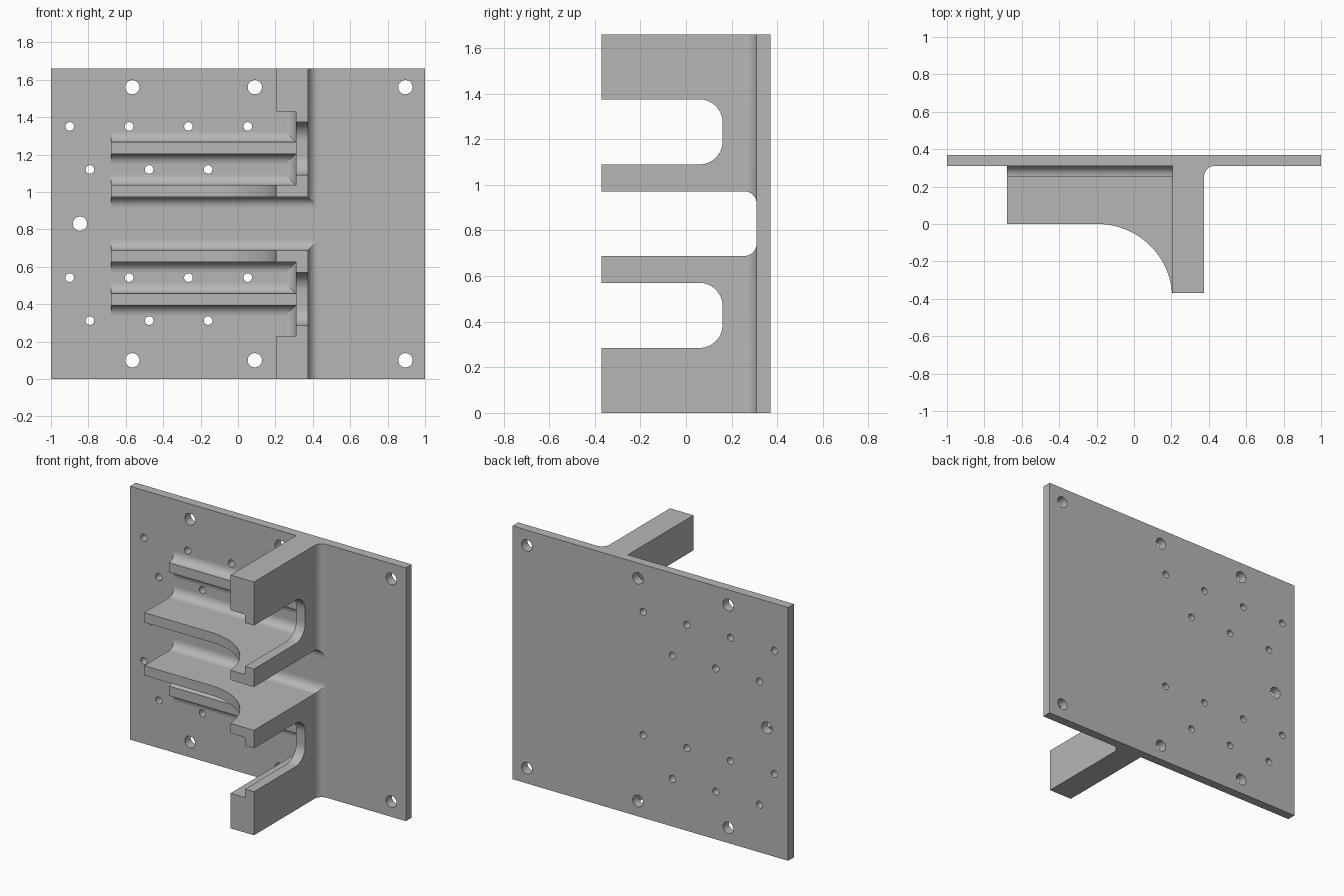
import bpy, bmesh, math
from mathutils import Matrix

cube = bpy.data.objects.get("Cube")
if cube:
    bpy.data.objects.remove(cube, do_unlink=True)

gray = bpy.data.materials.new("machined gray")
gray.use_nodes = True
COLOR = (0.47, 0.47, 0.47, 1)
gray.diffuse_color = COLOR
gray.node_tree.nodes["Principled BSDF"].inputs["Base Color"].default_value = COLOR

# Main dimensions
H = 1.66
MID = H / 2
FRONT, FACE, BACK = -0.37, 0.31, 0.37
LEFT = -0.68                                # outer end of shelves and ribs
WALL_IN, WEB_IN, WALL_OUT = 0.205, 0.31, 0.375
SHELF_Z, SHELF_TOP = 0.972, 1.036
RIB_Z, RIB_TOP = 1.203, 1.266
RECESS_TOP = 1.43
R = 0.055                                   # fillet radius


def arc(cx, cy, r, a0, a1, n=12):
    steps = [math.radians(a0 + (a1 - a0) * i / n) for i in range(n + 1)]
    return [(cx + r * math.cos(a), cy + r * math.sin(a)) for a in steps]


def make(name, bm):
    bmesh.ops.recalc_face_normals(bm, faces=bm.faces)
    mesh = bpy.data.meshes.new(name)
    bm.to_mesh(mesh)
    bm.free()
    mesh.materials.append(gray)
    obj = bpy.data.objects.new(name, mesh)
    bpy.context.collection.objects.link(obj)
    return obj


def smooth(obj):
    bpy.ops.object.select_all(action='DESELECT')
    obj.select_set(True)
    bpy.context.view_layer.objects.active = obj
    bpy.ops.object.shade_smooth_by_angle(angle=math.radians(30))


def mirrored_loft(name, start, end):
    """Join two matching outlines into a solid, mirrored about mid height."""
    bm = bmesh.new()
    a, b = [[bm.verts.new((x, y, z - MID)) for x, y, z in ring] for ring in (start, end)]
    bm.faces.new(a)
    bm.faces.new(b)
    for i in range(len(a)):
        j = (i + 1) % len(a)
        bm.faces.new((a[i], a[j], b[j], b[i]))
    obj = make(name, bm)
    obj.location.z = MID
    smooth(obj)
    mod = obj.modifiers.new("mirror", 'MIRROR')
    mod.use_axis = (False, False, True)
    mod.use_mirror_merge = False
    return obj


def box(name, x0, x1, y0, y1, z0, z1):
    ring = [(x0, y0), (x1, y0), (x1, y1), (x0, y1)]
    return mirrored_loft(name, [(x, y, z0) for x, y in ring], [(x, y, z1) for x, y in ring])


# Concave fillet section: distance from wall, height above plate
section = [(0, 0)] + arc(R, R, R, 270, 180, 8)


def fillet_along_x(name, z, side, x0, x1, mitre=0):
    mirrored_loft(name, [(x0, FACE - h, z + side * d) for d, h in section],
                  [(x1 + mitre * d, FACE - h, z + side * d) for d, h in section])


def fillet_along_z(name, x, side, z0, z1, mitre=0):
    mirrored_loft(name, [(x + side * d, FACE - h, z0 - mitre * d) for d, h in section],
                  [(x + side * d, FACE - h, z1) for d, h in section])


# Mounting plate with drilled holes
bm = bmesh.new()
bmesh.ops.create_cube(bm, size=1, matrix=Matrix.Translation((0, (FACE + BACK) / 2, MID))
                      @ Matrix.Diagonal((2, BACK - FACE, H, 1)))
plate = make("mounting_plate", bm)

holes = [(-0.845, MID, 0.038)]
for x in (-0.565, 0.09, 0.895):
    holes += [(x, 0.1, 0.038), (x, H - 0.1, 0.038)]
for x in (-0.9, -0.582, -0.265, 0.052):
    holes += [(x, z, 0.023) for z in (0.542, 1.35)]
for x in (-0.792, -0.475, -0.16):
    holes += [(x, z, 0.023) for z in (0.312, 1.12)]
bm = bmesh.new()
for x, z, r in holes:
    bmesh.ops.create_cone(bm, cap_ends=True, segments=32, radius1=r, radius2=r, depth=0.3,
                          matrix=Matrix.Translation((x, FACE, z)) @ Matrix.Rotation(math.pi / 2, 4, 'X'))
drill = make("hole_cutter", bm)
drill.hide_render = True
cut = plate.modifiers.new("holes", 'BOOLEAN')
cut.object = drill
cut.solver = 'EXACT'
graph = bpy.context.evaluated_depsgraph_get()
plate.data = bpy.data.meshes.new_from_object(plate.evaluated_get(graph))
plate.modifiers.clear()
bpy.data.objects.remove(drill, do_unlink=True)
smooth(plate)

# Upright web with a round-cornered open slot
SLOT_Y, SLOT_LOW, SLOT_HIGH, SR = 0.16, 1.09, 1.375, 0.1
web = [(FACE, SHELF_Z), (FACE, H), (FRONT, H), (FRONT, SLOT_HIGH)]
web += arc(SLOT_Y - SR, SLOT_HIGH - SR, SR, 90, 0)
web += arc(SLOT_Y - SR, SLOT_LOW + SR, SR, 0, -90)
web += [(FRONT, SLOT_LOW), (FRONT, SHELF_Z)]
mirrored_loft("slotted_web", [(WEB_IN, y, z) for y, z in web], [(WALL_OUT, y, z) for y, z in web])

# Thick end of the wall, beyond the recess
box("wall_block", WALL_IN, WEB_IN, FRONT, FACE, RECESS_TOP, H)

# Shelf with a sweeping front edge
shelf = [(LEFT, FACE), (LEFT, 0)]
shelf += arc(-0.195, -0.4, 0.4, 90, 4.3, 20)
shelf += [(WALL_IN, FRONT), (WEB_IN, FRONT), (WEB_IN, FACE)]
mirrored_loft("shelf", [(x, y, SHELF_Z) for x, y in shelf], [(x, y, SHELF_TOP) for x, y in shelf])

# Low rib
box("rib", LEFT, WEB_IN, FACE - R, FACE, RIB_Z, RIB_TOP)

# Fillets at the plate
fillet_along_x("rib_outer_fillet", RIB_TOP, 1, LEFT, WEB_IN)
fillet_along_x("rib_inner_fillet", RIB_Z, -1, LEFT, WEB_IN)
fillet_along_x("shelf_outer_fillet", SHELF_TOP, 1, LEFT, WEB_IN)
fillet_along_x("shelf_inner_fillet", SHELF_Z, -1, LEFT, WALL_OUT, mitre=1)
fillet_along_z("wall_outer_fillet", WALL_OUT, 1, SHELF_Z, H, mitre=1)
fillet_along_z("recess_upper_fillet", WEB_IN, -1, RIB_TOP, RECESS_TOP)
fillet_along_z("recess_lower_fillet", WEB_IN, -1, SHELF_TOP, RIB_Z)
